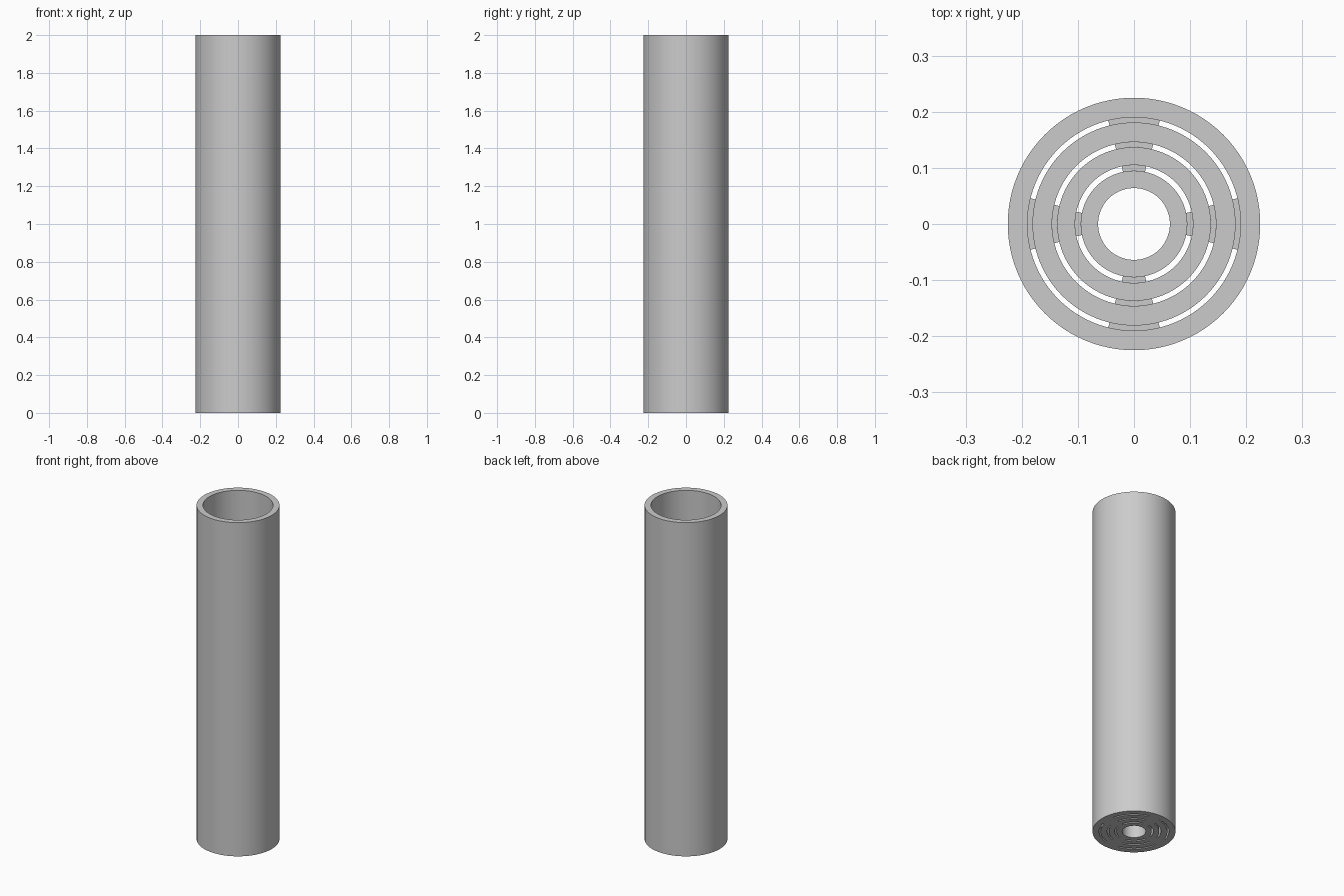
import bpy
import bmesh
import math

old = bpy.data.objects.get("Cube")
if old:
    bpy.data.objects.remove(old, do_unlink=True)

grey = bpy.data.materials.new("light grey")
grey.use_nodes = True
colour = (0.6, 0.6, 0.6, 1)
grey.diffuse_color = colour
grey.node_tree.nodes["Principled BSDF"].inputs["Base Color"].default_value = colour


def add_section(bm, inner, outer, height, middle=0, sweep=math.tau, steps=96):
    """Sweep a rectangular wall section around z, closed or capped at its ends."""
    closed = sweep >= math.tau
    profile = [(inner, 0), (outer, 0), (outer, height), (inner, height)]
    loops = []
    for i in range(steps if closed else steps + 1):
        a = middle + sweep * (i / steps - 0.5)
        loops.append([bm.verts.new((r * math.cos(a), r * math.sin(a), z))
                      for r, z in profile])
    for i in range(steps):
        a, b = loops[i], loops[(i + 1) % len(loops)]
        for j in range(4):
            k = (j + 1) % 4
            bm.faces.new((a[j], b[j], b[k], a[k]))
    if not closed:
        bm.faces.new(loops[0])
        bm.faces.new(loops[-1])


def finish(bm, name):
    bmesh.ops.recalc_face_normals(bm, faces=bm.faces)
    mesh = bpy.data.meshes.new(name)
    bm.to_mesh(mesh)
    bm.free()
    mesh.materials.append(grey)
    obj = bpy.data.objects.new(name, mesh)
    bpy.context.collection.objects.link(obj)
    bpy.ops.object.select_all(action="DESELECT")
    obj.select_set(True)
    bpy.context.view_layer.objects.active = obj
    bpy.ops.object.shade_smooth_by_angle(angle=math.radians(30))


# Nested tubes: name, inner radius, outer radius, height
tubes = [
    ("outer_tube", 0.19, 0.225, 2.0),
    ("large_inner_tube", 0.146, 0.181, 1.0),
    ("middle_inner_tube", 0.105, 0.137, 1.0),
    ("small_inner_tube", 0.064, 0.095, 1.0),
]
for name, inner, outer, height in tubes:
    bm = bmesh.new()
    add_section(bm, inner, outer, height)
    finish(bm, name)

# Four spacers hold each tube inside the next one
spacer_angles = [28, 27, 24]
for bigger, smaller, angle in zip(tubes, tubes[1:], spacer_angles):
    bm = bmesh.new()
    for quarter in range(4):
        add_section(bm, smaller[2], bigger[1], 0.06, quarter * math.pi / 2,
                    math.radians(angle), 8)
    finish(bm, smaller[0] + "_spacers")
